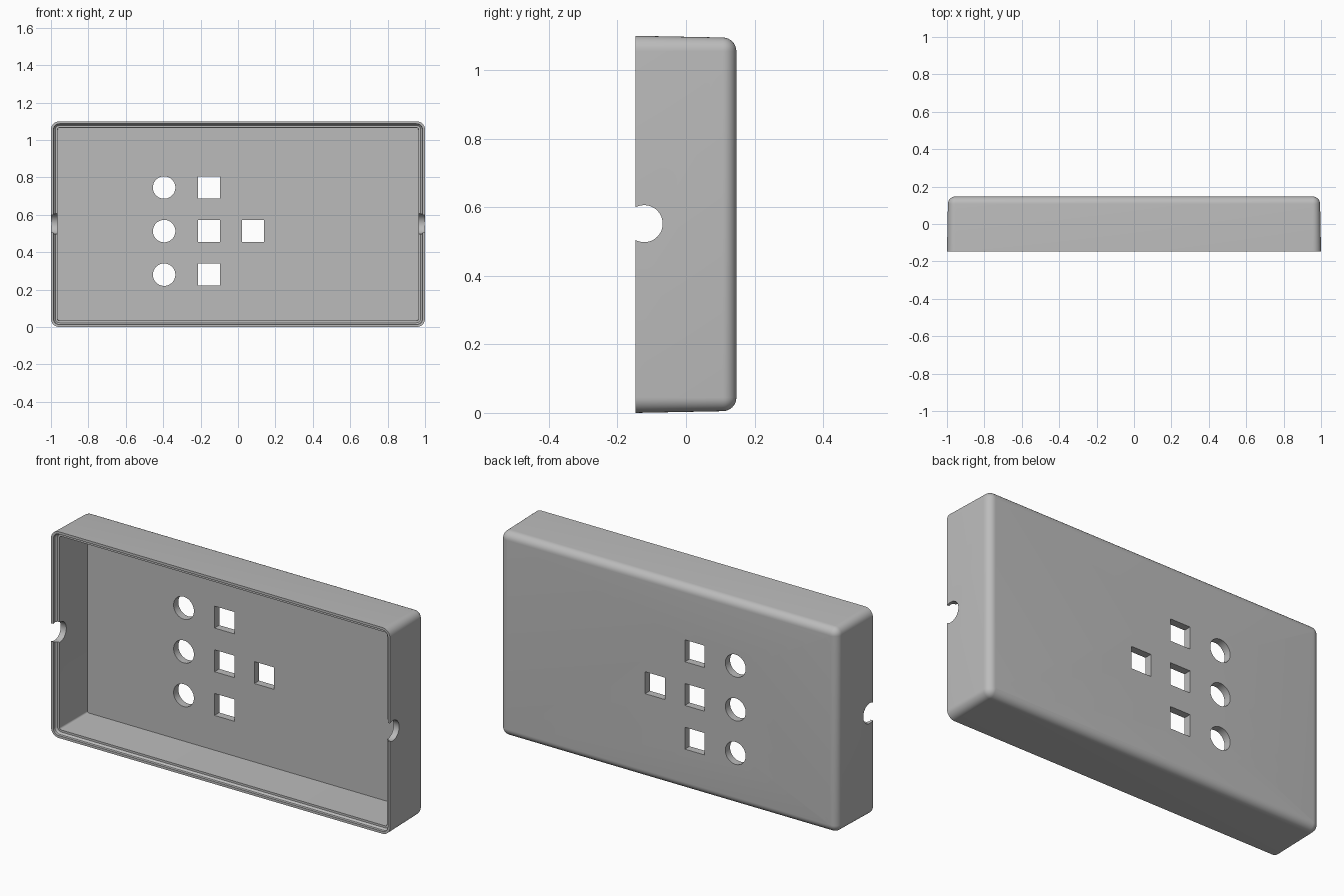
import bpy, bmesh
from math import pi, sin, cos
from mathutils import Matrix, Vector

cube = bpy.data.objects.get("Cube")
if cube:
    bpy.data.objects.remove(cube)

W, H, D = 1.0, 1.1, 0.147      # half width, full height, half depth
R, SEG = 0.045, 8              # corner radius and its segments

grey = bpy.data.materials.new("plain grey")
grey.use_nodes = True
grey.diffuse_color = (0.5, 0.5, 0.5, 1)
grey.node_tree.nodes["Principled BSDF"].inputs["Base Color"].default_value = (0.5, 0.5, 0.5, 1)


def make_object(name, bm):
    bmesh.ops.recalc_face_normals(bm, faces=bm.faces)
    mesh = bpy.data.meshes.new(name)
    bm.to_mesh(mesh)
    bm.free()
    mesh.materials.append(grey)
    ob = bpy.data.objects.new(name, mesh)
    bpy.context.collection.objects.link(ob)
    return ob


def ring(bm, y, inset):
    """Rounded rectangle at depth y, drawn in by inset."""
    r = max(R - inset, 0.004)
    hx, hz = W - inset - r, H / 2 - inset - r
    verts = []
    for k, (sx, sz) in enumerate([(1, 1), (-1, 1), (-1, -1), (1, -1)]):
        for i in range(SEG + 1):
            a = (k + i / SEG) * pi / 2
            verts.append(bm.verts.new((sx * hx + r * cos(a), y, H / 2 + sz * hz + r * sin(a))))
    return verts


# Shell section: floor inside, ledge, rim, drafted wall, rounded back edge
section = [(D - 0.04, 0.036), (-D + 0.022, 0.034), (-D + 0.022, 0.023),
           (-D + 0.012, 0.014), (-D, 0.013), (-D, 0)]
for i in range(SEG + 1):
    a = i / SEG * pi / 2
    section.append((D - 0.04 + 0.04 * sin(a), 0.045 - 0.04 * cos(a)))

bm = bmesh.new()
rings = [ring(bm, y, inset) for y, inset in section]
for a, b in zip(rings, rings[1:]):
    n = len(a)
    for i in range(n):
        j = (i + 1) % n
        bm.faces.new((a[i], a[j], b[j], b[i]))
bm.faces.new(rings[0])
bm.faces.new(rings[-1])
case = make_object("case_shell", bm)

# Cutters: round holes, square holes and cable notches
bm = bmesh.new()
turn = Matrix.Rotation(pi / 2, 4, 'X')


def round_cutter(matrix, radius, depth):
    bmesh.ops.create_cone(bm, cap_ends=True, segments=48, radius1=radius,
                          radius2=radius, depth=depth, matrix=matrix)


def square_cutter(x, z):
    size = Matrix.Diagonal((0.117, 0.2, 0.117, 1))
    bmesh.ops.create_cube(bm, size=1, matrix=Matrix.Translation((x, D, z)) @ size)


for z in (0.28, 0.513, 0.746):
    round_cutter(Matrix.Translation((-0.395, D, z)) @ turn, 0.06, 0.2)
    square_cutter(-0.155, z)
square_cutter(0.08, 0.513)
for side in (-1, 1):
    round_cutter(Matrix.Translation((side, -0.122, 0.552)) @ Matrix.Rotation(pi / 2, 4, 'Y'), 0.054, 0.2)
cutter = make_object("hole_cutters", bm)
cutter.hide_render = True

# Cut the openings, then drop the cutters
mod = case.modifiers.new("openings", 'BOOLEAN')
mod.operation = 'DIFFERENCE'
mod.solver = 'EXACT'
mod.object = cutter
bpy.ops.object.select_all(action='DESELECT')
case.select_set(True)
bpy.context.view_layer.objects.active = case
bpy.ops.object.modifier_apply(modifier=mod.name)
bpy.data.objects.remove(cutter)
bpy.ops.object.shade_smooth_by_angle(angle=pi / 6)
